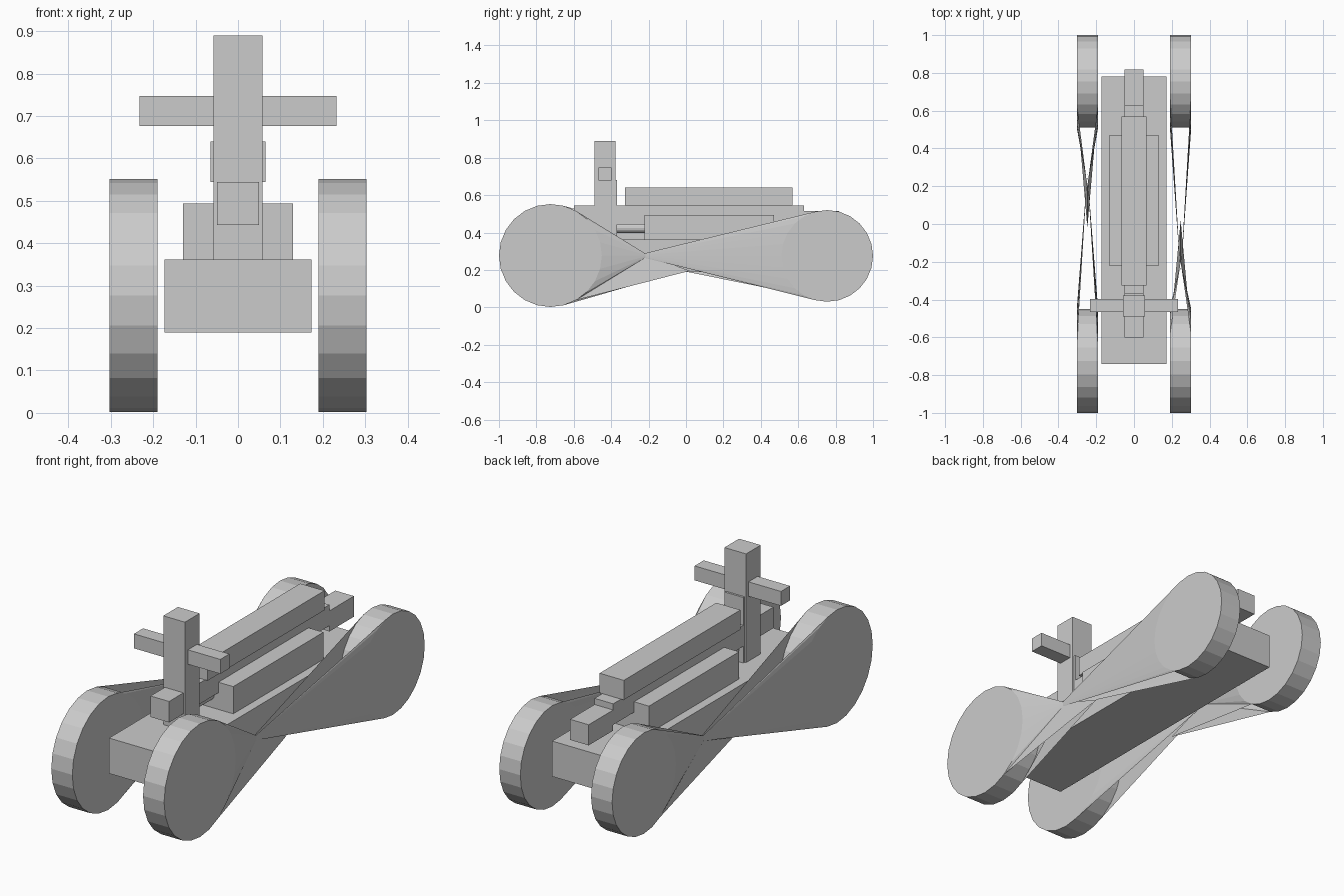
import bpy, bmesh, math
from mathutils import Vector

if "Cube" in bpy.data.objects:
    bpy.data.objects.remove(bpy.data.objects["Cube"])

def mesh_object(name, bm):
    bmesh.ops.recalc_face_normals(bm, faces=bm.faces)
    me = bpy.data.meshes.new(name)
    bm.to_mesh(me)
    bm.free()
    ob = bpy.data.objects.new(name, me)
    bpy.context.collection.objects.link(ob)
    return ob

def box(name, half_x, y0, y1, z0, z1):
    bm = bmesh.new()
    bmesh.ops.create_cube(bm, size=1)
    for v in bm.verts:
        v.co = Vector((v.co.x * 2 * half_x,
                       (y0 + y1) / 2 + v.co.y * (y1 - y0),
                       (z0 + z1) / 2 + v.co.z * (z1 - z0)))
    return mesh_object(name, bm)

def ring_point(x, wheel, deg):
    cy, cz, r = wheel
    a = math.radians(deg)
    return Vector((x, cy + r * math.cos(a), cz + r * math.sin(a)))

def prism(name, x0, x1, wheel, sides=24):
    bm = bmesh.new()
    rings = [[bm.verts.new(ring_point(x, wheel, 360 * i / sides)) for i in range(sides)]
             for x in (x0, x1)]
    for ring in rings:
        bm.faces.new(ring)
    for i in range(sides):
        j = (i + 1) % sides
        bm.faces.new((rings[0][i], rings[0][j], rings[1][j], rings[1][i]))
    return mesh_object(name, bm)

def fan(bm, x, wheel, facing, half_angle, apex):
    # open cone sheet from the wheel rim to the pinch point
    steps = int(half_angle / 15)
    pts = [ring_point(x, wheel, facing + 15 * i) for i in range(-steps, steps + 1)]
    tip = bm.verts.new(apex)
    vs = [bm.verts.new(p) for p in pts]
    for a, b in zip(vs, vs[1:]):
        bm.faces.new((a, b, tip))

FRONT = (-0.725, 0.277, 0.275)
REAR = (0.755, 0.275, 0.245)
INNER, OUTER, MID = 0.19, 0.303, 0.247

# Wheels
for side, sx in (("left", -1), ("right", 1)):
    for end, wheel in (("front", FRONT), ("rear", REAR)):
        prism(f"{end}_{side}_wheel", sx * INNER, sx * OUTER, wheel)

# Twisted webs between the wheels, pinched near opposite ends on the two sides
for side, sx, far, near, s in (("right", 1, REAR, FRONT, 1), ("left", -1, FRONT, REAR, -1)):
    bm = bmesh.new()
    far_dir, near_dir = (180, 0) if s > 0 else (0, 180)
    for x in (INNER, OUTER):
        fan(bm, sx * x, far, far_dir, 75, (sx * MID, -0.27 * s, 0.277))
        fan(bm, sx * x, near, near_dir, 60, (sx * MID, -0.2 * s, 0.277))
        low = ring_point(sx * x, near, near_dir - 60 * s)
        tri = [low, Vector((sx * MID, 0.02 * s, 0.195)), Vector((sx * MID, -0.2 * s, 0.277))]
        bm.faces.new([bm.verts.new(p) for p in tri])
    mesh_object(f"{side}_wheel_web", bm)

# Body
box("chassis", 0.173, -0.742, 0.78, 0.19, 0.362)
box("engine_block", 0.13, -0.222, 0.47, 0.362, 0.494)
box("spine_bar", 0.05, -0.6, 0.63, 0.443, 0.545)
box("tail_bar", 0.05, 0.63, 0.818, 0.415, 0.515)
box("top_box", 0.065, -0.325, 0.57, 0.545, 0.64)

# Steering column
box("column", 0.058, -0.49, -0.378, 0.362, 0.89)
box("column_back_plate", 0.05, -0.378, -0.368, 0.362, 0.68)
box("handlebar", 0.232, -0.467, -0.397, 0.677, 0.747)

# Short rod behind the column
bm = bmesh.new()
bmesh.ops.create_cone(bm, cap_ends=True, segments=16, radius1=0.028, radius2=0.028, depth=0.153)
for v in bm.verts:
    v.co = Vector((v.co.x, -0.2985 + v.co.z, 0.425 + v.co.y))
mesh_object("rod", bm)
